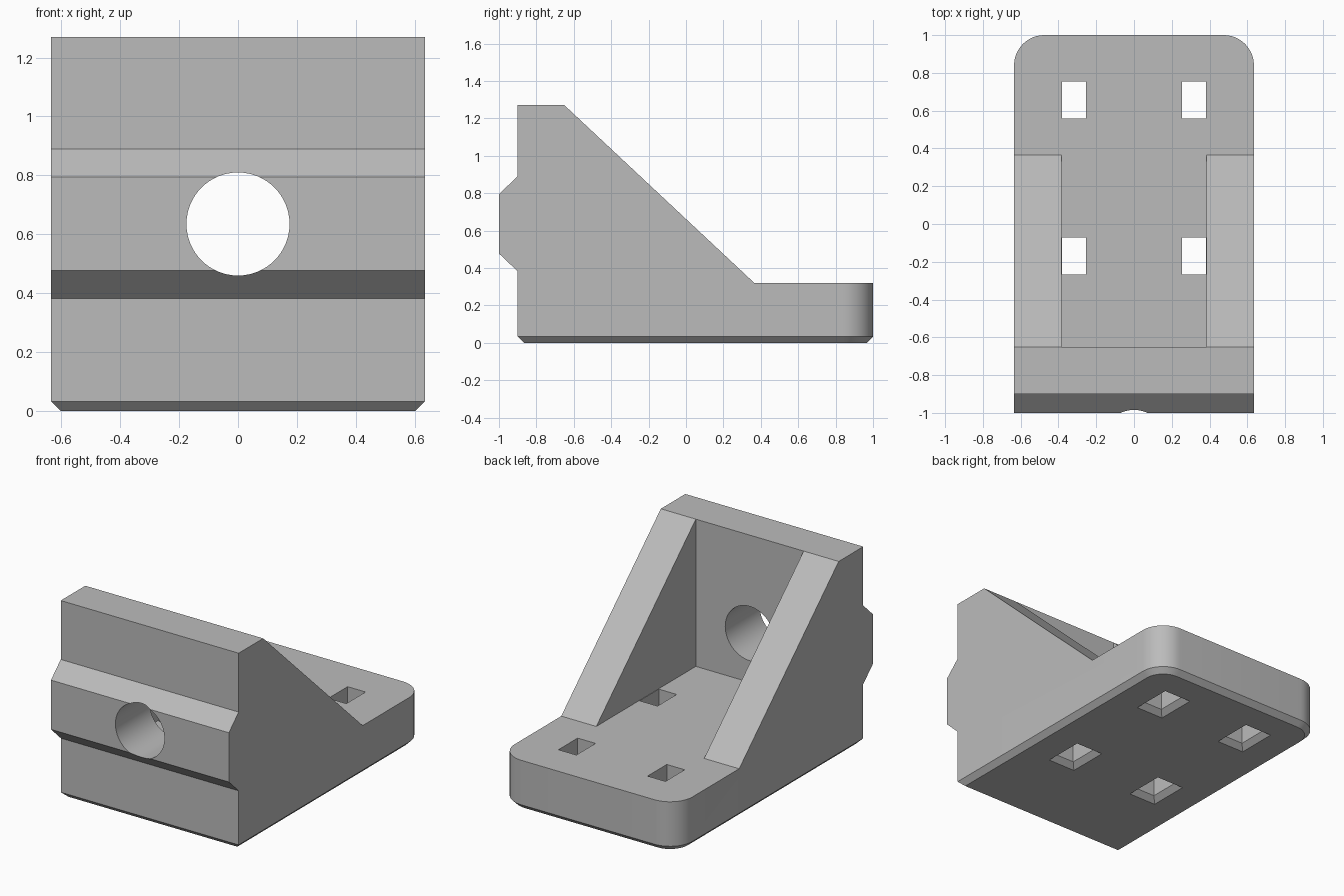
import bpy, bmesh, math
from mathutils import Matrix

if "Cube" in bpy.data.objects:
    bpy.data.objects.remove(bpy.data.objects["Cube"])

HALF_W = 0.635    # half width
PLATE = 0.32      # base plate thickness
CHAMFER = 0.033   # bottom edge chamfer
WALL = -0.65      # inner face of the upright wall

grey = bpy.data.materials.new("light_grey")
grey.diffuse_color = (0.5, 0.5, 0.5, 1)
grey.use_nodes = True
grey.node_tree.nodes["Principled BSDF"].inputs["Base Color"].default_value = grey.diffuse_color


def make_object(name, bm):
    bmesh.ops.recalc_face_normals(bm, faces=bm.faces[:])
    mesh = bpy.data.meshes.new(name)
    bm.to_mesh(mesh)
    bm.free()
    mesh.materials.append(grey)
    obj = bpy.data.objects.new(name, mesh)
    bpy.context.collection.objects.link(obj)
    return obj


def loft(rings):
    """Closed solid through a stack of rectangles (x0, x1, y0, y1, z)."""
    bm = bmesh.new()
    loops = [[bm.verts.new(p) for p in ((a, c, z), (b, c, z), (b, d, z), (a, d, z))]
             for a, b, c, d, z in rings]
    bm.faces.new(loops[0])
    bm.faces.new(loops[-1])
    for lo, hi in zip(loops, loops[1:]):
        for i in range(4):
            j = (i + 1) % 4
            bm.faces.new((lo[i], lo[j], hi[j], hi[i]))
    return bm


def cut(target, bm):
    cutter = make_object("cutter", bm)
    cutter.hide_render = True
    mod = target.modifiers.new("cut", 'BOOLEAN')
    mod.operation = 'DIFFERENCE'
    mod.solver = 'EXACT'
    mod.object = cutter
    bpy.context.view_layer.objects.active = target
    bpy.ops.object.modifier_apply(modifier=mod.name)
    bpy.data.objects.remove(cutter, do_unlink=True)


# Bracket body: side profile with locating ridge, extruded across the width
profile = [(-0.9, 0), (1, 0), (1, PLATE), (0.365, PLATE), (WALL, 1.27), (-0.9, 1.27),
           (-0.9, 0.89), (-1, 0.795), (-1, 0.477), (-0.9, 0.382)]
bm = bmesh.new()
face = bm.faces.new([bm.verts.new((-HALF_W, y, z)) for y, z in profile])
ext = bmesh.ops.extrude_face_region(bm, geom=[face])
bmesh.ops.translate(bm, vec=(2 * HALF_W, 0, 0),
                    verts=[v for v in ext["geom"] if isinstance(v, bmesh.types.BMVert)])
bmesh.ops.recalc_face_normals(bm, faces=bm.faces[:])

# Rounded rear corners
corners = [e for e in bm.edges if all(v.co.y > 0.99 for v in e.verts)
           and abs(e.verts[0].co.z - e.verts[1].co.z) > 0.1]
bmesh.ops.bevel(bm, geom=corners, offset=0.16, segments=12, profile=0.5,
                affect='EDGES', clamp_overlap=False)

# Chamfer around the underside
rim = [e for e in bm.edges if all(v.co.z < 0.001 for v in e.verts)]
bmesh.ops.bevel(bm, geom=rim, offset=CHAMFER, segments=1, profile=0.5,
                affect='EDGES', clamp_overlap=False)
bracket = make_object("corner_bracket", bm)

# Pocket between the two side gussets
cut(bracket, loft([(-0.385, 0.385, WALL, 0.5, PLATE), (-0.385, 0.385, WALL, 0.5, 1.5)]))

# Round bolt hole through the upright wall
bm = bmesh.new()
bmesh.ops.create_cone(bm, cap_ends=True, segments=64, radius1=0.175, radius2=0.175, depth=0.7,
                      matrix=Matrix.Translation((0, -0.85, 0.635)) @ Matrix.Rotation(math.pi / 2, 4, 'X'))
cut(bracket, bm)

# Rectangular slots through the base, flared at the underside
for sx in (-1, 1):
    for yc in (-0.17, 0.657):
        xc, hx, hy, e = sx * 0.318, 0.064, 0.098, 0.01
        rings = [(xc - hx - g, xc + hx + g, yc - hy - g, yc + hy + g, z)
                 for g, z in ((CHAMFER + e, -e), (0, CHAMFER), (0, 0.45))]
        cut(bracket, loft(rings))

# Smooth the curved surfaces only
bpy.ops.object.select_all(action='DESELECT')
bracket.select_set(True)
bpy.context.view_layer.objects.active = bracket
bpy.ops.object.shade_smooth_by_angle(angle=math.radians(25))
